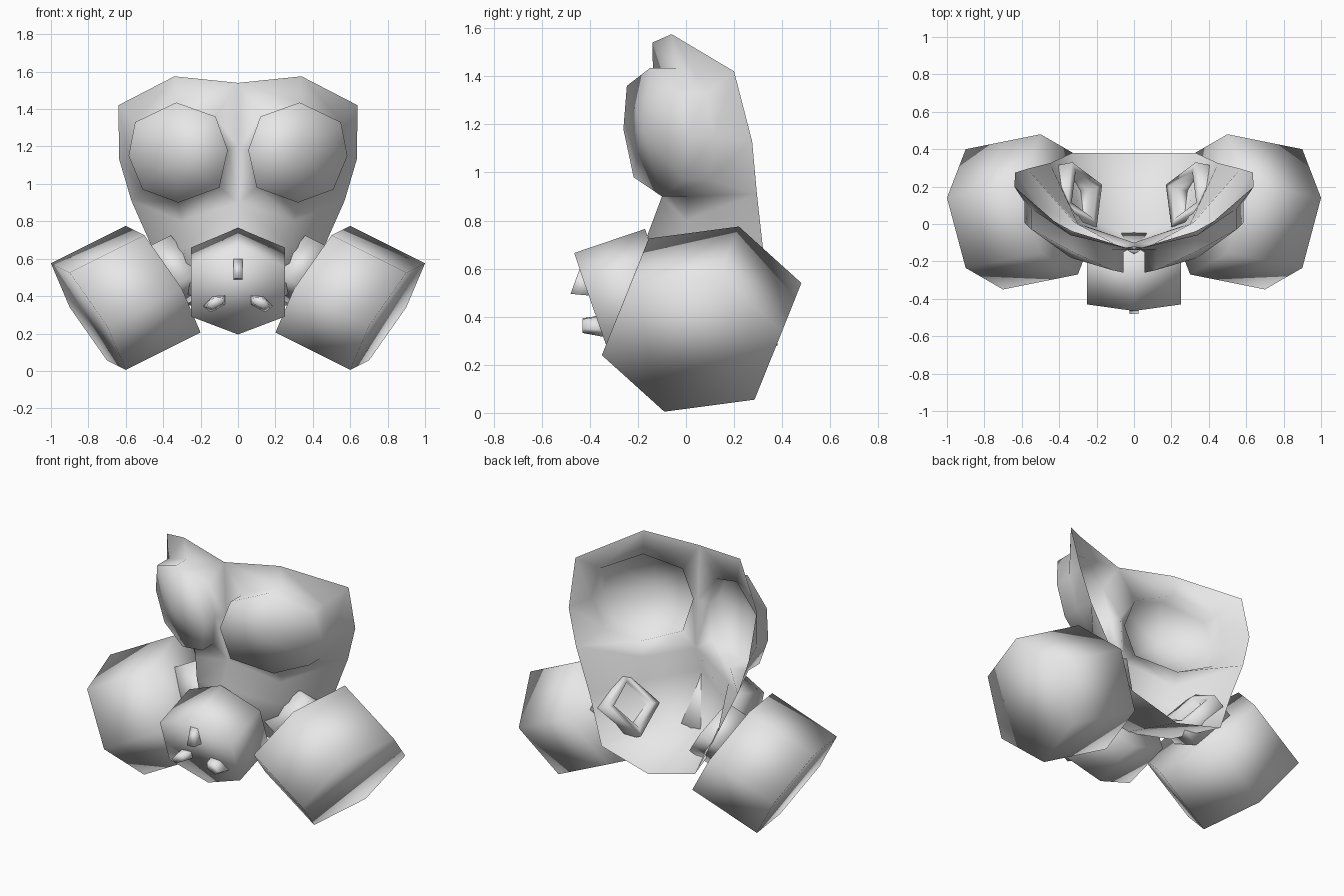
import bpy, bmesh
from mathutils import Vector as V, Matrix

cube = bpy.data.objects.get("Cube")
if cube:
    bpy.data.objects.remove(cube)

rubber = bpy.data.materials.new("pale_grey_rubber")
rubber.use_nodes = True
grey = (0.8, 0.8, 0.8, 1)
rubber.diffuse_color = grey
rubber.node_tree.nodes["Principled BSDF"].inputs["Base Color"].default_value = grey


def finish(name, bm, mirror=False):
    """Turn a bmesh into a smooth object, optionally mirrored in x."""
    if mirror:
        both = bm.verts[:] + bm.edges[:] + bm.faces[:]
        copy = bmesh.ops.duplicate(bm, geom=both)["geom"]
        for v in copy:
            if isinstance(v, bmesh.types.BMVert):
                v.co.x *= -1
        bmesh.ops.reverse_faces(bm, faces=[f for f in copy if isinstance(f, bmesh.types.BMFace)])
        bmesh.ops.remove_doubles(bm, verts=bm.verts, dist=0.001)
    bmesh.ops.recalc_face_normals(bm, faces=bm.faces)
    mesh = bpy.data.meshes.new(name)
    bm.to_mesh(mesh)
    bm.free()
    mesh.materials.append(rubber)
    for p in mesh.polygons:
        p.use_smooth = True
    obj = bpy.data.objects.new(name, mesh)
    bpy.context.collection.objects.link(obj)
    return obj


def ring(bm, points):
    return [bm.verts.new(p) for p in points]


def bridge(bm, a, b):
    n = len(a)
    for i in range(n):
        j = (i + 1) % n
        bm.faces.new((a[i], a[j], b[j], b[i]))


def prism(bm, points, offset):
    a, b = ring(bm, points), ring(bm, [V(p) + V(offset) for p in points])
    bridge(bm, a, b)
    bm.faces.new(a[::-1])
    bm.faces.new(b)


# Face shell: half of an open sheet with a raised eye pane, mirrored
bm = bmesh.new()
border = ring(bm, [(0, -.14, 1.54), (.34, -.06, 1.575), (.64, .2, 1.42), (.635, .275, 1.13),
                   (.57, .295, .91), (.3, .0, .8), (0, -.1, .9), (0, -.12, 1.2)])
eye = [(.12, 1.36), (.33, 1.435), (.55, 1.33), (.585, 1.15),
       (.51, .97), (.32, .9), (.1, .98), (.055, 1.18)]
front = [V((x, -.29 + .5 * x - .1 * (z - 1.2), z)) for x, z in eye]
base = ring(bm, [p + V((0, .11, 0)) for p in front])
rim = ring(bm, front)
bridge(bm, border, base)
bridge(bm, base, rim)
dome = bm.verts.new((.34, -.18, 1.17))
for i in range(8):
    bm.faces.new((rim[i], rim[(i + 1) % 8], dome))

# Cheeks, chin and floor continue below the eyes in rows
rows = [[border[6], border[5], border[4]],
        ring(bm, [(0, -.16, .74), (.29, .0, .66), (.45, .325, .64)]),
        ring(bm, [(0, -.08, .42), (.25, .03, .42)]),
        ring(bm, [(0, .38, .28), (.33, .38, .37)])]
for i in range(2):
    bm.faces.new((rows[0][i], rows[0][i + 1], rows[1][i + 1], rows[1][i]))
for i in (1, 2):
    bm.faces.new((rows[i][0], rows[i][1], rows[i + 1][1], rows[i + 1][0]))
bm.faces.new((rows[1][1], rows[1][2], rows[3][1], rows[2][1]))
shell = finish("face_shell", bm, mirror=True)

# Snout: tilted six-sided prism
bm = bmesh.new()
prism(bm, [(0, -.465, .665), (.25, -.43, .56), (.25, -.335, .29),
           (0, -.3, .195), (-.25, -.335, .29), (-.25, -.43, .56)], (0, .295, .1))
finish("snout", bm)

# Nose ridge: thin wedge on the snout
bm = bmesh.new()
prism(bm, [(-.025, -.44, .605), (-.025, -.48, .495), (-.025, -.37, .485)], (.05, 0, 0))
finish("nose_ridge", bm)

# Small tapered vents under the nose
bm = bmesh.new()
turn = (Matrix.Translation((.12, -.38, .365)) @ Matrix.Rotation(.45, 4, 'Y')
        @ Matrix.Diagonal((1, 1, .55, 1)) @ Matrix.Rotation(1.571, 4, 'X'))
bmesh.ops.create_cone(bm, cap_ends=True, segments=5, radius1=.078, radius2=.05,
                      depth=.1, matrix=turn)
finish("vents", bm, mirror=True)

# Filter canisters: hexagonal prisms slanting out and down
a, b = V((.2, .115, .285)), V((.1, .375, .05))
axis = V((.4, -.08, -.2))
middle = V((.4, .105, .49))
bm = bmesh.new()
prism(bm, [middle + d for d in (a, b, b - a, -a, -b, a - b)], axis)
finish("filter_canisters", bm, mirror=True)

# Square hollow pipes joining the canisters to the shell
bm = bmesh.new()
corner = [V((.17, .21, .41)), V((.2, -.02, .53)), V((.36, .1, .725)), V((.33, .33, .605))]
centre = sum(corner, V()) / 4
inner = [centre + (p - centre) * .72 for p in corner]
loops = [ring(bm, [p + axis * k for p in pts])
         for pts, k in ((inner, .36), (inner, 0), (corner, 0), (corner, .36))]
for i in range(4):
    bridge(bm, loops[i], loops[(i + 1) % 4])
finish("filter_pipes", bm, mirror=True)
